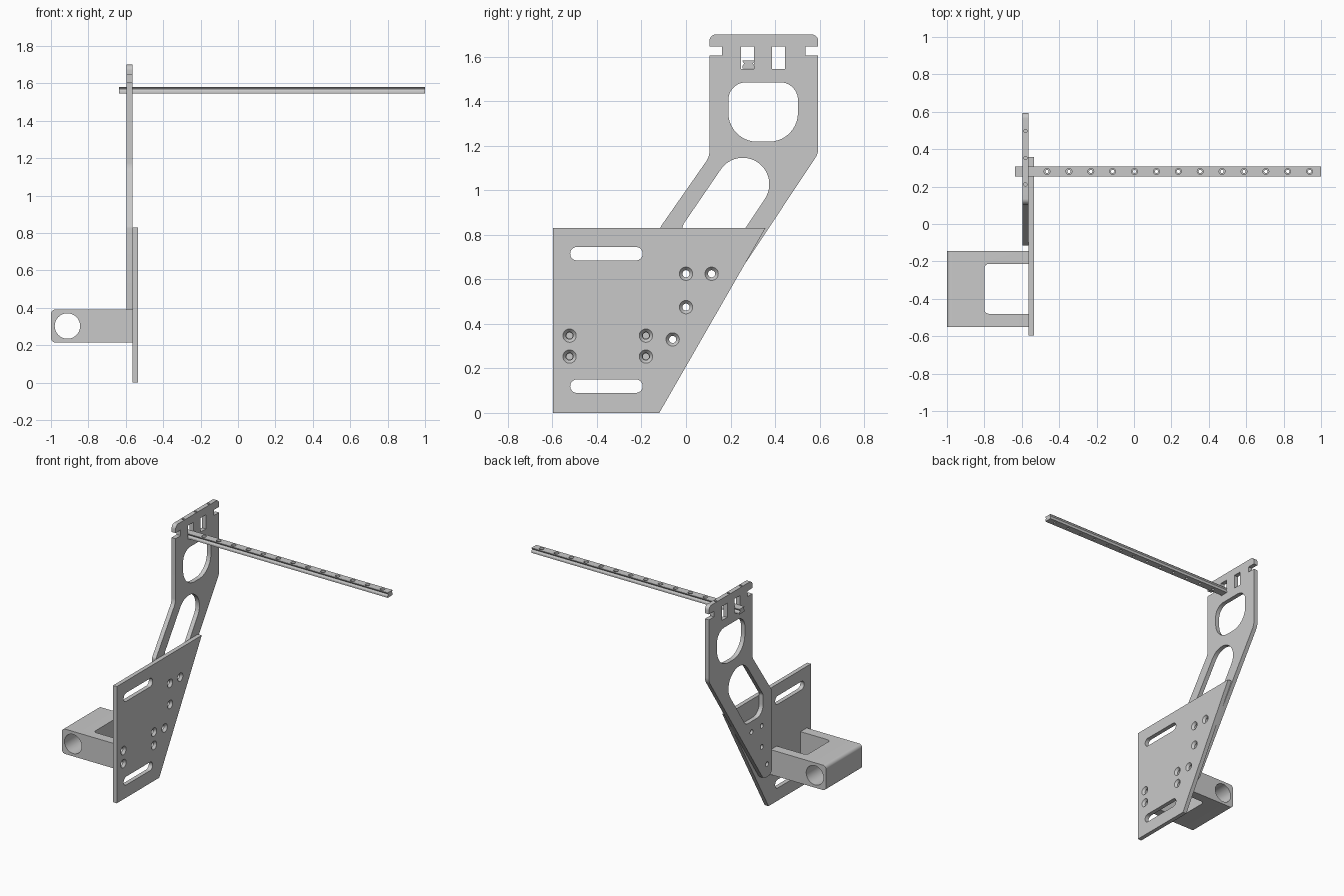
import bpy, bmesh, math
from mathutils import Vector

cube = bpy.data.objects.get("Cube")
if cube:
    bpy.data.objects.remove(cube)

grey = bpy.data.materials.new("light grey metal")
grey.use_nodes = True
COLOUR = (0.584, 0.584, 0.584, 1)
grey.diffuse_color = COLOUR
grey.node_tree.nodes["Principled BSDF"].inputs["Base Color"].default_value = COLOUR

PLACE = {
    "x": lambda u, v, w: (w, u, v),
    "y": lambda u, v, w: (u, w, v),
    "z": lambda u, v, w: (u, v, w),
}


def rounded(points, steps=10):
    """Outline from (u, v, corner radius) points."""
    out = []
    n = len(points)
    for i, (u, v, r) in enumerate(points):
        p = Vector((u, v))
        if r == 0:
            out.append(p)
            continue
        a = (Vector(points[i - 1][:2]) - p).normalized()
        b = (Vector(points[(i + 1) % n][:2]) - p).normalized()
        half = a.angle(b) / 2
        reach = r / math.tan(half)
        centre = p + (a + b).normalized() * (r / math.sin(half))
        start = p + a * reach - centre
        end = p + b * reach - centre
        for k in range(steps + 1):
            t = k / steps
            sweep = math.pi - 2 * half
            spoke = start * math.sin((1 - t) * sweep) + end * math.sin(t * sweep)
            out.append(centre + spoke / math.sin(sweep))
    return out


def box(u0, u1, v0, v1, r=0):
    return rounded([(u0, v0, r), (u1, v0, r), (u1, v1, r), (u0, v1, r)])


def circle(u, v, r, n=32):
    return [Vector((u + r * math.cos(math.tau * k / n), v + r * math.sin(math.tau * k / n)))
            for k in range(n)]


def loft(bm, axis, *sections):
    """Closed solid through (outline, position along axis) sections."""
    rings = [[bm.verts.new(PLACE[axis](p.x, p.y, w)) for p in line] for line, w in sections]
    for low, high in zip(rings, rings[1:]):
        for k in range(len(low)):
            bm.faces.new((low[k - 1], low[k], high[k], high[k - 1]))
    bm.faces.new(rings[0])
    bm.faces.new(rings[-1])


def make(name, bm):
    bmesh.ops.recalc_face_normals(bm, faces=bm.faces)
    mesh = bpy.data.meshes.new(name)
    bm.to_mesh(mesh)
    bm.free()
    mesh.materials.append(grey)
    obj = bpy.data.objects.new(name, mesh)
    bpy.context.collection.objects.link(obj)
    return obj


def carve(name, body, cuts):
    """Subtract the cuts from the body, then shade it."""
    obj, tool = make(name, body), make(name + "_cutter", cuts)
    tool.hide_render = True
    mod = obj.modifiers.new("cuts", "BOOLEAN")
    mod.operation, mod.solver, mod.object = "DIFFERENCE", "EXACT", tool
    bpy.ops.object.select_all(action="DESELECT")
    bpy.context.view_layer.objects.active = obj
    obj.select_set(True)
    bpy.ops.object.modifier_apply(modifier=mod.name)
    bpy.data.objects.remove(tool)
    bpy.ops.object.shade_smooth_by_angle(angle=math.radians(25))


ARM_X, JOINT_X, FACE_X = -0.596, -0.565, -0.535
arm_bolts = [(0, 0.625), (0.115, 0.625), (0, 0.475), (-0.06, 0.33)]
clamp_bolts = [(y, z) for y in (-0.523, -0.18) for z in (0.253, 0.347)]

# Base plate with two slots and countersunk bolt holes
body, cuts = bmesh.new(), bmesh.new()
plate = rounded([(-0.597, 0, 0), (-0.12, 0, 0), (0.357, 0.83, 0), (-0.597, 0.83, 0)])
loft(body, "x", (plate, JOINT_X), (plate, FACE_X))
for z in (0.12, 0.715):
    slot = box(-0.52, -0.195, z - 0.03, z + 0.03, 0.0295)
    loft(cuts, "x", (slot, JOINT_X - 0.05), (slot, FACE_X + 0.05))
for y, z in arm_bolts + clamp_bolts:
    small, wide = circle(y, z, 0.016), circle(y, z, 0.03)
    loft(cuts, "x", (small, JOINT_X - 0.05), (small, FACE_X - 0.016),
         (wide, FACE_X), (wide, FACE_X + 0.05))
carve("base_plate", body, cuts)

# Upright arm with notched head, lightening openings and rail windows
body, cuts = bmesh.new(), bmesh.new()
arm = rounded([
    (-0.115, 0.24, 0.04), (-0.02, 0.24, 0.04), (0.594, 1.165, 0.08),
    (0.594, 1.605, 0), (0.537, 1.605, 0), (0.537, 1.645, 0), (0.594, 1.645, 0),
    (0.594, 1.7, 0.03), (0.105, 1.7, 0.03),
    (0.105, 1.645, 0), (0.162, 1.645, 0), (0.162, 1.605, 0), (0.105, 1.605, 0),
    (0.105, 1.15, 0.08), (-0.115, 0.835, 0.03)])
loft(body, "x", (arm, ARM_X), (arm, JOINT_X))
head_opening = rounded([(0.19, 1.218, 0.13), (0.503, 1.218, 0.13),
                        (0.503, 1.485, 0.08), (0.19, 1.485, 0.08)])
# The neck opening ends in a round top between two parallel sides
top = Vector((0.255, 1.027))
lean = Vector((0.555, 0.832))
side = Vector((0.832, -0.555))
arc = [top + 0.119 * (side * math.cos(t) + lean * math.sin(t))
       for t in (math.pi * k / 24 for k in range(25))]
lower = rounded([(*arc[-1], 0), (-0.015, 0.843, 0.04), (-0.015, 0.7, 0.07),
                 (0.18, 0.7, 0.05), (*arc[0], 0)])
neck_opening = arc + lower[1:-1]
openings = [head_opening, neck_opening] + [box(y, y + 0.058, 1.545, 1.645) for y in (0.247, 0.387)]
openings += [circle(y, z, 0.016) for y, z in arm_bolts]
for line in openings:
    loft(cuts, "x", (line, ARM_X - 0.05), (line, JOINT_X + 0.05))
for y in (0.212, 0.353, 0.497):
    hole = circle((ARM_X + JOINT_X) / 2, y, 0.009, 16)
    loft(cuts, "z", (hole, 1.66), (hole, 1.75))
carve("upright_arm", body, cuts)

# Fork-shaped clamp block with a cross bore
body, cuts = bmesh.new(), bmesh.new()
block = rounded([(-1, 0.215, 0.025), (JOINT_X, 0.215, 0), (JOINT_X, 0.392, 0), (-1, 0.392, 0.025)])
loft(body, "y", (block, -0.55), (block, -0.145))
gap = rounded([(-0.8, -0.48, 0.025), (-0.5, -0.48, 0), (-0.5, -0.213, 0), (-0.8, -0.213, 0.025)])
loft(cuts, "z", (gap, 0.1), (gap, 0.5))
bore = circle(-0.912, 0.303, 0.068, 48)
loft(cuts, "y", (bore, -0.65), (bore, -0.05))
for y, z in clamp_bolts:
    hole = circle(y, z, 0.014)
    loft(cuts, "x", (hole, JOINT_X - 0.1), (hole, JOINT_X + 0.05))
carve("clamp_block", body, cuts)

# Guide rail with waisted sides and a row of stepped holes
body, cuts = bmesh.new(), bmesh.new()
half = [(0.027, 1.546), (0.027, 1.558), (0.021, 1.568), (0.021, 1.571), (0.027, 1.579), (0.027, 1.582)]
RAIL_Y = 0.281
rail = [Vector((RAIL_Y + w, z)) for w, z in half] + [Vector((RAIL_Y - w, z)) for w, z in reversed(half)]
loft(body, "x", (rail, -0.637), (rail, 1))
for k in range(13):
    x = -0.465 + 0.117 * k
    small, wide = circle(x, RAIL_Y, 0.009, 20), circle(x, RAIL_Y, 0.016, 20)
    loft(cuts, "z", (small, 1.5), (small, 1.566), (wide, 1.566), (wide, 1.62))
carve("guide_rail", body, cuts)
